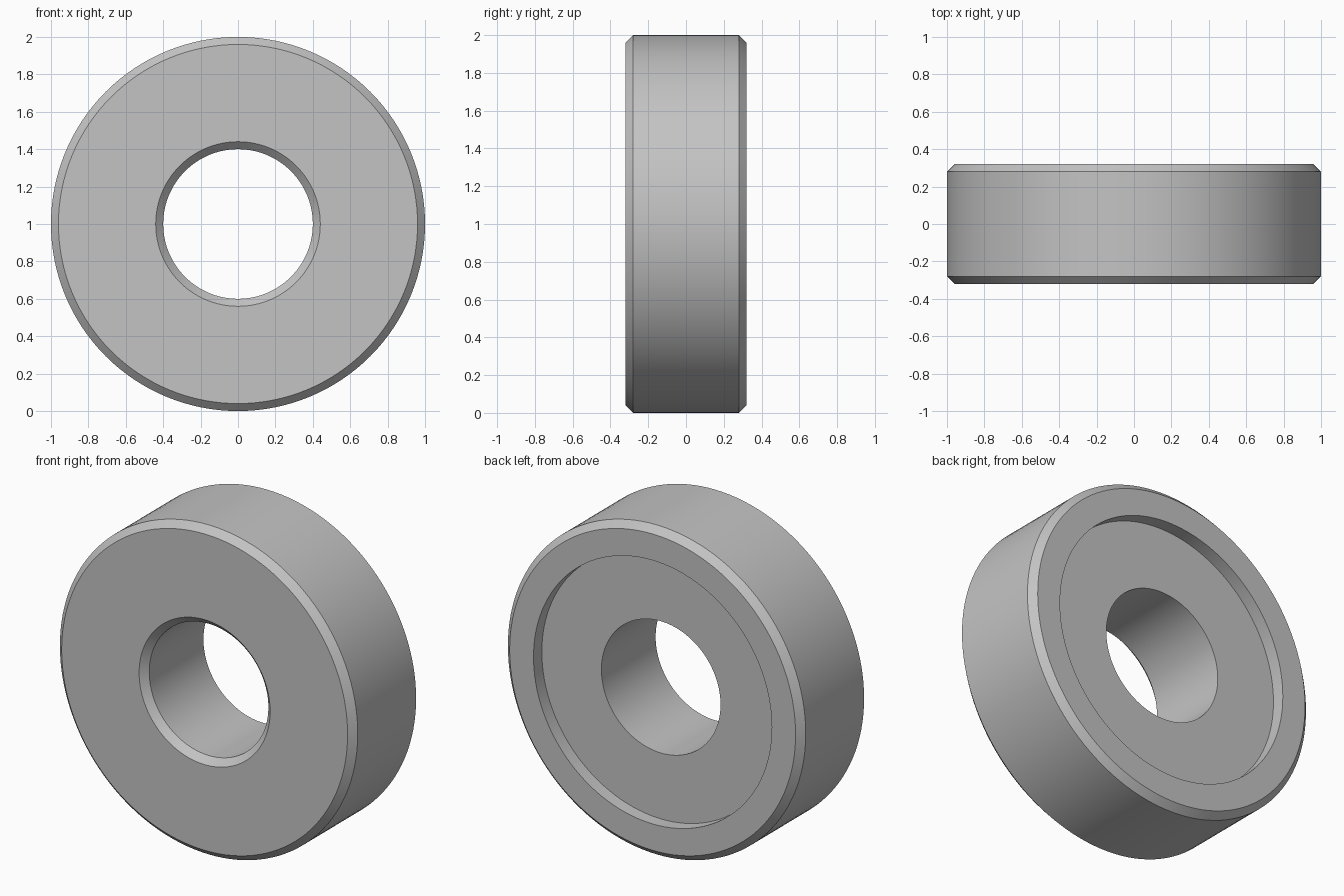
import bpy
import bmesh
import math
from mathutils import Vector, Matrix

cube = bpy.data.objects.get("Cube")
if cube:
    bpy.data.objects.remove(cube, do_unlink=True)

# Plain grey material
grey = bpy.data.materials.new("light_grey")
grey.use_nodes = True
colour = (0.55, 0.55, 0.55, 1)
grey.diffuse_color = colour
grey.node_tree.nodes["Principled BSDF"].inputs["Base Color"].default_value = colour

# Main dimensions
OUTER, BORE, RECESS = 1.0, 0.4, 0.8
HALF, CHAMFER, DEPTH = 0.32, 0.04, 0.08
SEGMENTS = 128

# Closed ring section as (radius, y): chamfered rims, recessed back face
profile = [
    (BORE, HALF - DEPTH),
    (RECESS, HALF - DEPTH),
    (RECESS, HALF),
    (OUTER - CHAMFER, HALF),
    (OUTER, HALF - CHAMFER),
    (OUTER, CHAMFER - HALF),
    (OUTER - CHAMFER, -HALF),
    (BORE + CHAMFER, -HALF),
    (BORE, CHAMFER - HALF),
]

# Spin the section around the y axis
bm = bmesh.new()
verts = [bm.verts.new((r, y, 0)) for r, y in profile]
edges = [bm.edges.new((a, b)) for a, b in zip(verts, verts[1:] + verts[:1])]
bmesh.ops.spin(bm, geom=verts + edges, cent=Vector(), axis=Vector((0, 1, 0)),
               angle=math.tau, steps=SEGMENTS)
bmesh.ops.remove_doubles(bm, verts=bm.verts, dist=0.0001)
bmesh.ops.recalc_face_normals(bm, faces=bm.faces)
bmesh.ops.transform(bm, matrix=Matrix.Translation((0, 0, OUTER)), verts=bm.verts)

mesh = bpy.data.meshes.new("ring_body")
bm.to_mesh(mesh)
bm.free()
mesh.materials.append(grey)
ring = bpy.data.objects.new("ring_body", mesh)
bpy.context.collection.objects.link(ring)

# Smooth round walls with crisp rims
bpy.ops.object.select_all(action='DESELECT')
ring.select_set(True)
bpy.context.view_layer.objects.active = ring
bpy.ops.object.shade_smooth_by_angle(angle=math.radians(30))
